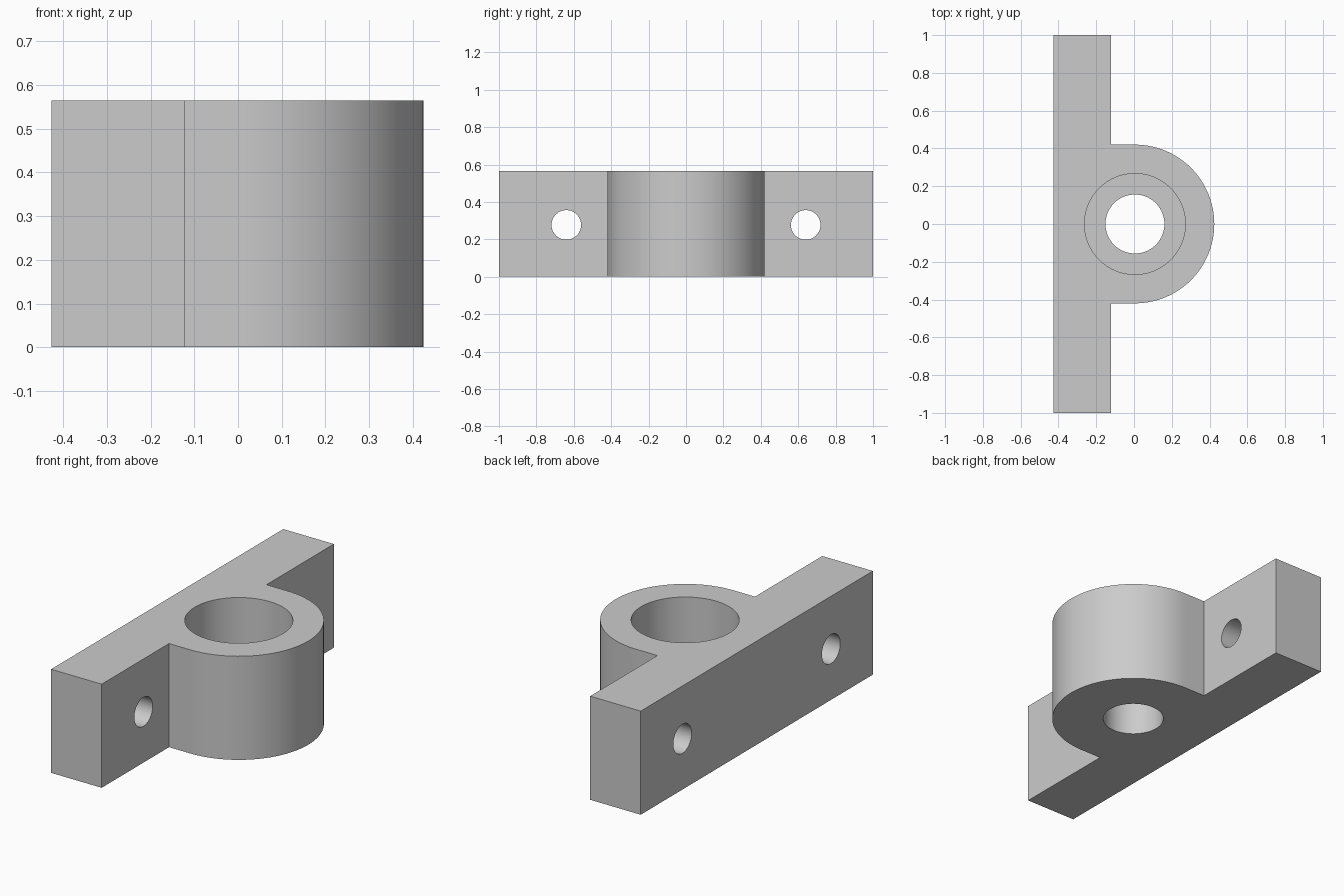
import bpy
import bmesh
from math import cos, sin, pi, radians

cube = bpy.data.objects.get("Cube")
if cube:
    bpy.data.objects.remove(cube, do_unlink=True)

HEIGHT = 0.565
BACK, FACE = -0.427, -0.122      # x range of the mounting bar
AXIS_X, BOSS_R = 0.005, 0.42     # rounded boss
BORE_R, PILOT_R = 0.267, 0.156   # stepped vertical hole
LEDGE_Z = 0.26
BOLT_R, BOLT_Y, BOLT_Z = 0.079, 0.64, 0.277

grey = bpy.data.materials.new("plain grey")
grey.use_nodes = True
grey.diffuse_color = (0.6, 0.6, 0.6, 1)
grey.node_tree.nodes["Principled BSDF"].inputs["Base Color"].default_value = (0.6, 0.6, 0.6, 1)


def extrude_profile(name, points, height):
    """Solid made by raising a flat outline from z = 0."""
    bm = bmesh.new()
    base = bm.faces.new([bm.verts.new((x, y, 0)) for x, y in points])
    raised = bmesh.ops.extrude_face_region(bm, geom=[base])["geom"]
    verts = [v for v in raised if isinstance(v, bmesh.types.BMVert)]
    bmesh.ops.translate(bm, verts=verts, vec=(0, 0, height))
    bmesh.ops.recalc_face_normals(bm, faces=bm.faces)
    mesh = bpy.data.meshes.new(name)
    bm.to_mesh(mesh)
    bm.free()
    obj = bpy.data.objects.new(name, mesh)
    bpy.context.collection.objects.link(obj)
    mesh.materials.append(grey)
    return obj


def drill(target, radius, depth, location, rotation=(0, 0, 0)):
    """Cut a round hole centred on location."""
    bpy.ops.mesh.primitive_cylinder_add(vertices=96, radius=radius, depth=depth,
                                        location=location, rotation=rotation)
    cutter = bpy.context.object
    cutter.name = "hole_cutter"
    cutter.hide_render = True
    cutter.data.materials.append(grey)
    mod = target.modifiers.new("hole", 'BOOLEAN')
    mod.operation = 'DIFFERENCE'
    mod.solver = 'EXACT'
    mod.object = cutter
    bpy.context.view_layer.objects.active = target
    bpy.ops.object.modifier_apply(modifier=mod.name)
    bpy.data.objects.remove(cutter, do_unlink=True)


# Bar and rounded boss share one outline
arc = [(AXIS_X + BOSS_R * cos(a), BOSS_R * sin(a))
       for a in (pi * (i / 64 - 0.5) for i in range(65))]
outline = ([(BACK, -1), (FACE, -1), (FACE, -BOSS_R)] + arc
           + [(FACE, BOSS_R), (FACE, 1), (BACK, 1)])
block = extrude_profile("mounting_block", outline, HEIGHT)

# Wide bore from the top, narrow hole through the floor
drill(block, BORE_R, 1, (AXIS_X, 0, LEDGE_Z + 0.5))
drill(block, PILOT_R, 2, (AXIS_X, 0, 0))

# Bolt holes through both ends of the bar
for side in (-1, 1):
    drill(block, BOLT_R, 0.6, ((BACK + FACE) / 2, side * BOLT_Y, BOLT_Z), (0, pi / 2, 0))

bpy.ops.object.select_all(action='DESELECT')
block.select_set(True)
bpy.context.view_layer.objects.active = block
bpy.ops.object.shade_smooth_by_angle(angle=radians(30))
